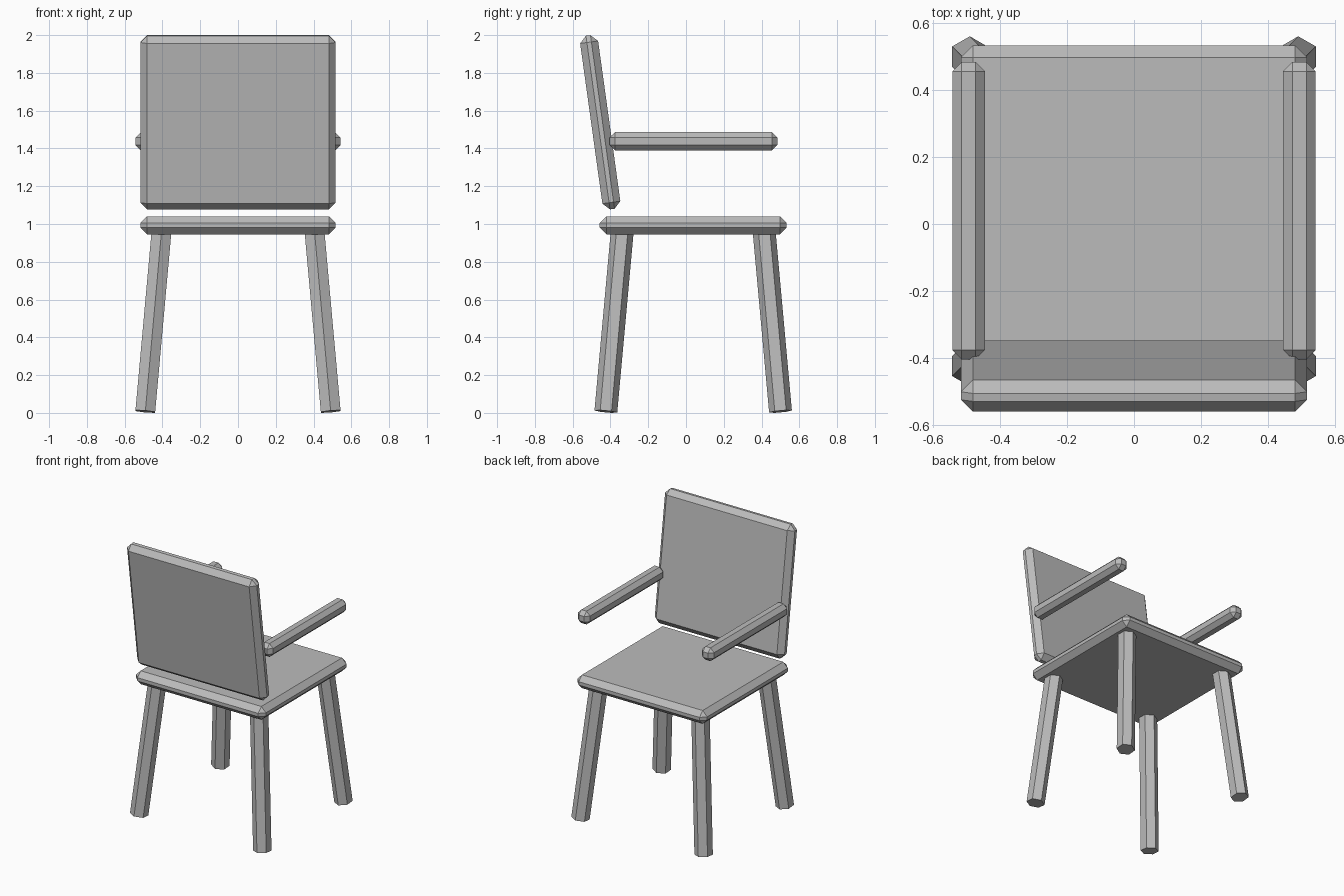
import bpy
import bmesh
import math
from mathutils import Matrix, Vector

if "Cube" in bpy.data.objects:
    bpy.data.objects.remove(bpy.data.objects["Cube"])

grey = bpy.data.materials.new("plain grey")
grey.diffuse_color = (0.5, 0.5, 0.5, 1)
grey.use_nodes = True
grey.node_tree.nodes["Principled BSDF"].inputs["Base Color"].default_value = grey.diffuse_color

CENTRE_Y = 0.038  # middle of the seat


def add_object(name, bm):
    mesh = bpy.data.meshes.new(name)
    bm.to_mesh(mesh)
    bm.free()
    mesh.materials.append(grey)
    obj = bpy.data.objects.new(name, mesh)
    bpy.context.collection.objects.link(obj)
    return obj


def chamfered_box(name, size, location, bevel, tilt=0.0):
    bm = bmesh.new()
    bmesh.ops.create_cube(bm, size=1, matrix=Matrix.Diagonal((*size, 1)))
    bmesh.ops.bevel(bm, geom=bm.edges[:], offset=bevel, segments=1,
                    profile=0.5, affect='EDGES')
    obj = add_object(name, bm)
    obj.location = location
    obj.rotation_euler.x = tilt
    return obj


def hex_leg(name, foot, top):
    # six-sided prism with ends square to its slanted axis
    foot, top = Vector(foot), Vector(top)
    axis = top - foot
    bm = bmesh.new()
    bmesh.ops.create_cone(bm, cap_ends=True, segments=6, radius1=0.0605,
                          radius2=0.0605, depth=axis.length)
    # put a corner of the hexagon towards front and back
    corner = max(bm.verts, key=lambda v: v.co.y)
    turn = 0 if abs(corner.co.x) < 0.001 else math.radians(30)
    bm.transform(Matrix.Rotation(turn, 4, 'Z'))
    obj = add_object(name, bm)
    obj.location = (foot + top) / 2
    obj.rotation_euler = (math.atan2(-axis.y, axis.z),
                          math.atan2(axis.x, math.hypot(axis.y, axis.z)), 0)
    return obj


# seat and leaning backrest
chamfered_box("seat", (1.034, 0.99, 0.096), (0, CENTRE_Y, 0.993), 0.036)
chamfered_box("backrest", (1.034, 0.096, 0.928), (0, -0.454, 1.5385), 0.036,
              math.radians(7.9))

# armrests and splayed legs on both sides
for side, sx in (("left", -1), ("right", 1)):
    chamfered_box(side + "_armrest", (0.097, 0.888, 0.096),
                  (sx * 0.494, CENTRE_Y + 0.002, 1.438), 0.028)
    for end, sy in (("front", -1), ("back", 1)):
        hex_leg(f"{end}_{side}_leg",
                (sx * 0.491, CENTRE_Y + sy * 0.462, 0.0075),
                (sx * 0.403, CENTRE_Y + sy * 0.374, 0.98))
